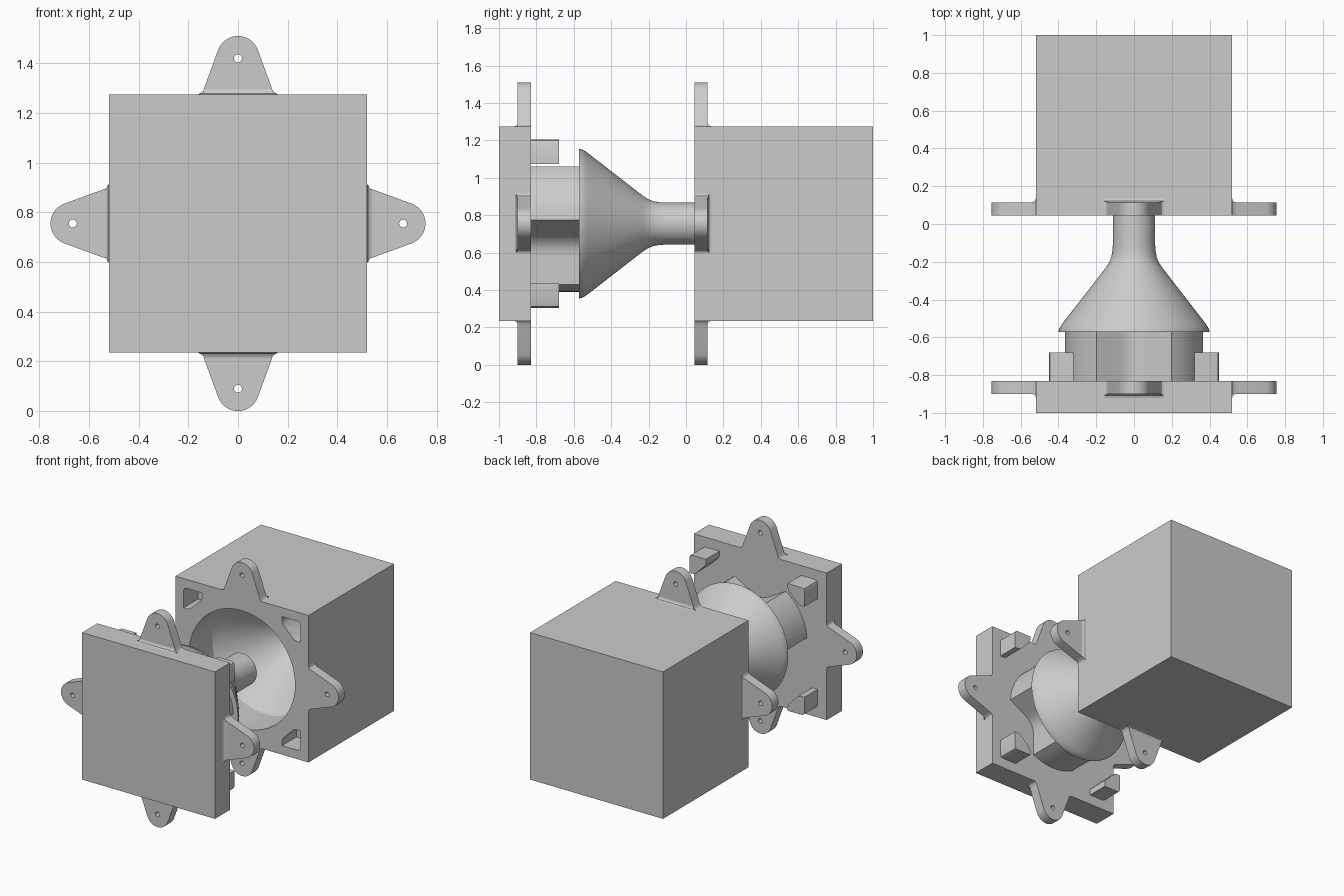
import bpy, bmesh, math
from mathutils import Matrix

if "Cube" in bpy.data.objects:
    bpy.data.objects.remove(bpy.data.objects["Cube"])

CZ = 0.755      # height of the mould axis
H = 0.52        # half size of the square blocks
FRONT, BACK = -0.83, 0.045   # parting faces


def finish(name, bm):
    bmesh.ops.recalc_face_normals(bm, faces=bm.faces[:])
    me = bpy.data.meshes.new(name)
    bm.to_mesh(me)
    bm.free()
    ob = bpy.data.objects.new(name, me)
    ob.location.z = CZ
    bpy.context.collection.objects.link(ob)
    return ob


def prism(name, pts, y0, y1):
    """Extrude an (x, z) outline along y."""
    bm = bmesh.new()
    a = [bm.verts.new((x, y0, z)) for x, z in pts]
    b = [bm.verts.new((x, y1, z)) for x, z in pts]
    n = len(pts)
    bm.faces.new(a)
    bm.faces.new(b[::-1])
    for i in range(n):
        bm.faces.new((a[i], a[(i + 1) % n], b[(i + 1) % n], b[i]))
    return finish(name, bm)


def lathe(name, prof, n=64):
    """Revolve an (r, y) profile about y and cap both ends."""
    bm = bmesh.new()
    rings = [[bm.verts.new((r * math.cos(2 * math.pi * i / n), y,
                            r * math.sin(2 * math.pi * i / n))) for i in range(n)]
             for r, y in prof]
    for a, b in zip(rings, rings[1:]):
        for i in range(n):
            bm.faces.new((a[i], a[(i + 1) % n], b[(i + 1) % n], b[i]))
    bm.faces.new(rings[0])
    bm.faces.new(rings[-1][::-1])
    return finish(name, bm)


def cut(ob, cutter):
    cutter.hide_render = True
    m = ob.modifiers.new("cut", 'BOOLEAN')
    m.operation = 'DIFFERENCE'
    m.solver = 'EXACT'
    m.object = cutter
    bpy.context.view_layer.update()
    bpy.context.view_layer.objects.active = ob
    bpy.ops.object.modifier_apply(modifier=m.name)
    bpy.data.objects.remove(cutter)


def square(h):
    return [(-h, -h), (h, -h), (h, h), (-h, h)]


def circle(r, cz, n=24):
    return [(r * math.cos(2 * math.pi * i / n), cz + r * math.sin(2 * math.pi * i / n))
            for i in range(n)]


# Mounting ears: four per block, flush with the parting face
def ears(label, y, s):
    right = [(0.16, 0.50), (0.16, 0.52), (0.148, 0.524), (0.14, 0.534), (0.135, 0.549)]
    arc = [(0.085 * math.cos(math.radians(a)), 0.67 + 0.085 * math.sin(math.radians(a)))
           for a in range(20, 161, 10)]
    outline = right + arc + [(-x, z) for x, z in reversed(right)]
    ear = prism(label + "_ear", outline, y, y + s * 0.07)
    cut(ear, prism("hole", circle(0.016, 0.665), y - s * 0.05, y + s * 0.12))
    # Concave fillet where the ear meets the block side
    bm = bmesh.new()
    sec = [(0.50, 0.06), (0.542, 0.07), (0.532, 0.072), (0.524, 0.078),
           (0.52, 0.09), (0.50, 0.09)]
    ends = [[bm.verts.new((u * (0.136 if z > 0.53 else 0.155), y + s * d, z)) for z, d in sec]
            for u in (-1, 1)]
    bm.faces.new(ends[0])
    bm.faces.new(ends[1][::-1])
    for i in range(6):
        j = (i + 1) % 6
        bm.faces.new((ends[0][i], ends[0][j], ends[1][j], ends[1][i]))
    fillet = finish(label + "_ear_fillet", bm)
    for ob in (ear, fillet):
        for k in range(1, 4):
            c = ob.copy()
            c.data = ob.data.copy()
            c.data.transform(Matrix.Rotation(k * math.pi / 2, 4, 'Y'))
            bpy.context.collection.objects.link(c)


ears("front", FRONT, -1)
ears("back", BACK, 1)

# Front plate
prism("front_plate", square(H), -1.0, FRONT)

# Back block with funnel cavity
block = prism("back_block", square(H), BACK, 1.0)
cut(block, lathe("cavity", [(0.415, 0.0), (0.415, 0.305), (0.39, 0.35), (0.16, 0.65),
                            (0.135, 0.70), (0.125, 0.76), (0.125, 0.92)]))

# Alignment keys on the plate and matching pockets in the block
KEY = [(0.32, 0.45), (0.32, 0.42), (0.326, 0.402), (0.402, 0.326), (0.42, 0.32),
       (0.45, 0.32), (0.45, 0.43), (0.444, 0.444), (0.43, 0.45)]
for sx in (-1, 1):
    for sz in (-1, 1):
        prism("alignment_key", [(sx * x, sz * z) for x, z in KEY], FRONT - 0.02, -0.68)
        big = [(sx * (0.385 + (x - 0.385) * 1.1), sz * (0.385 + (z - 0.385) * 1.1))
               for x, z in KEY]
        cut(block, prism("pocket", big, 0.0, BACK + 0.16))

# Three-lobed core base with rounded valleys
R, HALF, W = 0.365, math.radians(27), 0.166
lobes = []
for k in range(3):
    mid = math.radians(30 + 120 * k)
    for i in range(9):
        a = mid + HALF * (i - 4) / 4
        lobes.append((R * math.cos(a), R * math.sin(a)))
    v = mid + math.radians(60)
    inner = W / math.sin(math.radians(60))
    p = (inner * math.cos(v), inner * math.sin(v))
    t = 0.08
    p0 = (p[0] + t * math.cos(mid), p[1] + t * math.sin(mid))
    nxt = mid + math.radians(120)
    p2 = (p[0] + t * math.cos(nxt), p[1] + t * math.sin(nxt))
    for i in range(9):
        f = i / 8
        lobes.append(tuple((1 - f) ** 2 * p0[j] + 2 * f * (1 - f) * p[j] + f * f * p2[j]
                           for j in (0, 1)))
prism("core_base", lobes, FRONT - 0.02, -0.56)

# Funnel core and neck
lathe("funnel_core", [(0.40, -0.572), (0.396, -0.555), (0.388, -0.54), (0.372, -0.518),
                      (0.15, -0.232), (0.132, -0.205), (0.12, -0.175), (0.114, -0.14),
                      (0.112, -0.11), (0.112, 0.05)])

# Smooth curved walls, keep hard edges
for ob in bpy.context.scene.objects:
    ob.select_set(True)
bpy.ops.object.shade_smooth_by_angle(angle=math.radians(28))
